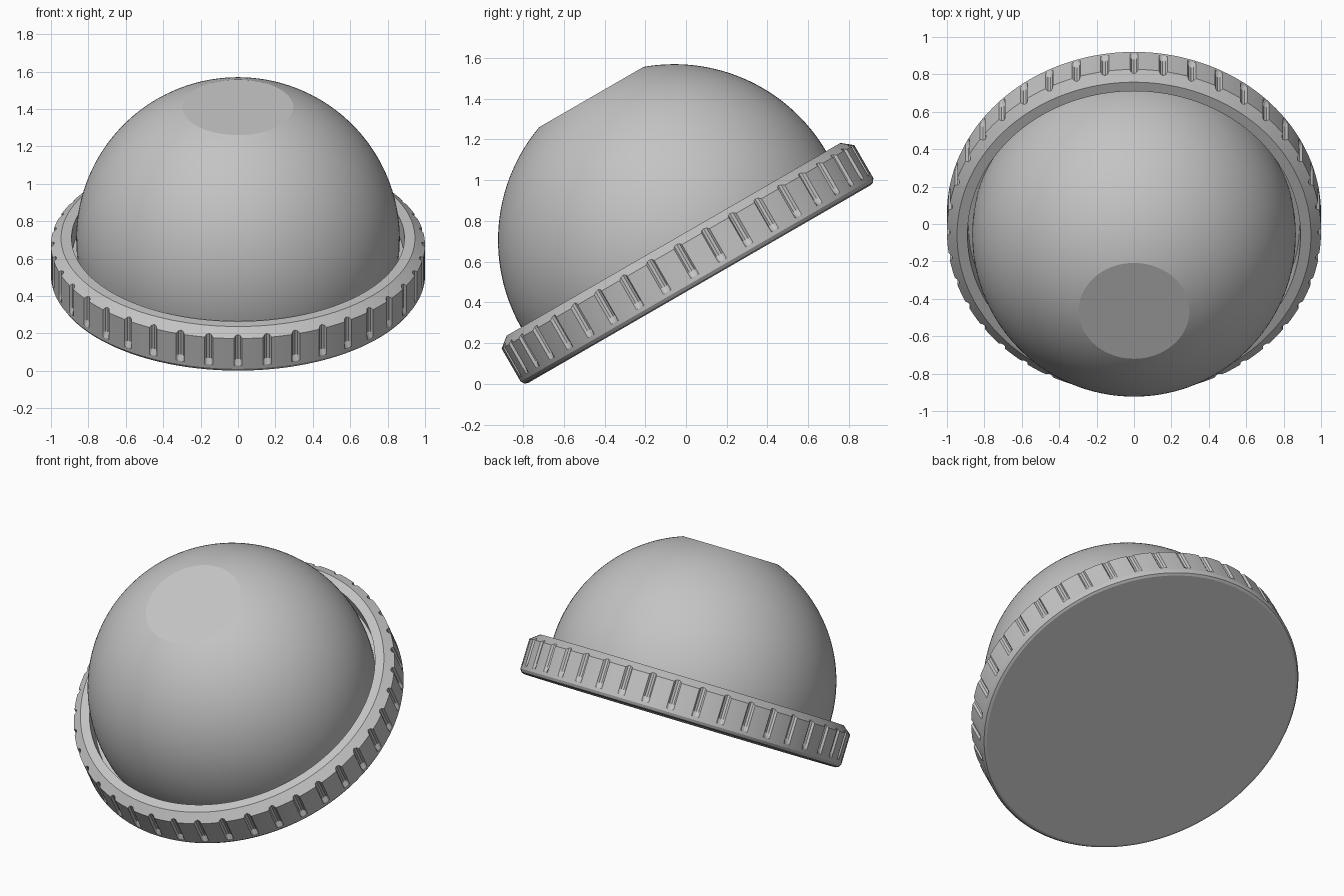
import bpy
import bmesh
import math

if "Cube" in bpy.data.objects:
    bpy.data.objects.remove(bpy.data.objects["Cube"], do_unlink=True)

TILT = math.radians(30)
LOCATION = (0, 0.066, 0.49)

grey = bpy.data.materials.new("plain grey")
grey.diffuse_color = (0.55, 0.55, 0.55, 1)
grey.use_nodes = True
grey.node_tree.nodes["Principled BSDF"].inputs["Base Color"].default_value = (0.55, 0.55, 0.55, 1)


def lathe(name, angles, profile, cap_first=False, cap_last=False):
    """Sweep profile(i), a list of (radius, height), over the given angles."""
    bm = bmesh.new()
    columns = []
    for i, a in enumerate(angles):
        columns.append([bm.verts.new((r * math.sin(a), -r * math.cos(a), z))
                        for r, z in profile(i)])
    n = len(columns)
    for i in range(n):
        a, b = columns[i], columns[(i + 1) % n]
        for j in range(len(a) - 1):
            bm.faces.new((a[j], b[j], b[j + 1], a[j + 1]))
    if cap_first:
        bm.faces.new([c[0] for c in reversed(columns)])
    if cap_last:
        bm.faces.new([c[-1] for c in columns])
    mesh = bpy.data.meshes.new(name)
    bm.to_mesh(mesh)
    bm.free()
    mesh.materials.append(grey)
    obj = bpy.data.objects.new(name, mesh)
    bpy.context.collection.objects.link(obj)
    obj.location = LOCATION
    obj.rotation_euler = (TILT, 0, 0)
    bpy.ops.object.select_all(action='DESELECT')
    obj.select_set(True)
    bpy.context.view_layer.objects.active = obj
    bpy.ops.object.shade_smooth_by_angle(angle=math.radians(15))
    return obj


# Base ring: 40 shallow grip grooves, each as (angle offset, depth) columns
GROOVES = 40
groove = [(-1.3, 0), (-0.8, 0.013), (0, 0.018), (0.8, 0.013),
          (1.3, 0), (2.9, 0), (4.5, 0), (6.1, 0)]
ring_angles = [math.radians(k * 360 / GROOVES + off)
               for k in range(GROOVES) for off, _ in groove]


def ring_profile(i):
    d = groove[i % len(groove)][1]
    return [(0.972, 0.0), (0.988, 0.006), (1.0, 0.024),     # rounded lower edge
            (1.0, 0.045), (1.0 - d, 0.075),                 # groove run-out
            (1.0 - d, 0.211 + 0.8 * d), (0.946, 0.254),     # wall and chamfer
            (0.89, 0.254), (0.885, 0.15), (0.83, 0.15)]     # lip and inner gap


lathe("base_ring", ring_angles, ring_profile, cap_first=True)

# Dome: sphere with its crown sliced flat, sunk into the ring
RADIUS, CENTRE, SEGMENTS, RINGS = 0.865, 0.248, 128, 48
start, end = math.radians(97), math.radians(20)
arc = []
for j in range(RINGS + 1):
    p = start + (end - start) * j / RINGS
    arc.append((RADIUS * math.sin(p), CENTRE + RADIUS * math.cos(p)))
dome_angles = [2 * math.pi * k / SEGMENTS for k in range(SEGMENTS)]
lathe("dome", dome_angles, lambda i: arc, cap_last=True)
